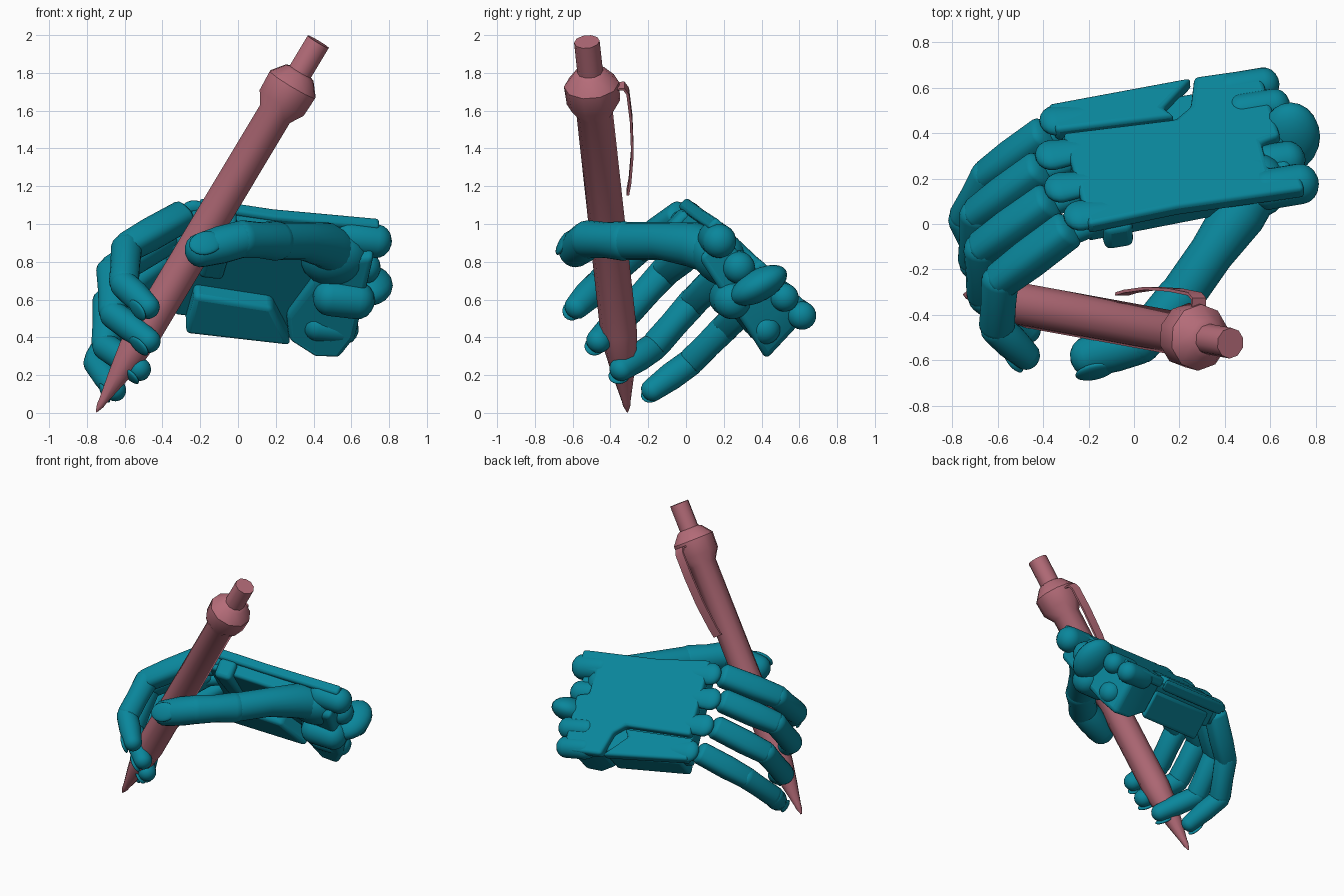
import bpy, bmesh, math
from mathutils import Vector as V, Matrix

if "Cube" in bpy.data.objects:
    bpy.data.objects.remove(bpy.data.objects["Cube"])


def material(name, rgb):
    m = bpy.data.materials.new(name)
    m.diffuse_color = (*rgb, 1)
    m.use_nodes = True
    m.node_tree.nodes["Principled BSDF"].inputs["Base Color"].default_value = m.diffuse_color
    return m


TEAL = material("teal", (0.003, 0.24, 0.33))
ROSE = material("rose", (0.46, 0.15, 0.19))


def finish(name, bm, mat, angle=35, bevel=0):
    bmesh.ops.recalc_face_normals(bm, faces=bm.faces)
    me = bpy.data.meshes.new(name)
    bm.to_mesh(me)
    bm.free()
    ob = bpy.data.objects.new(name, me)
    bpy.context.collection.objects.link(ob)
    me.materials.append(mat)
    if bevel:
        b = ob.modifiers.new("bevel", "BEVEL")
        b.width, b.segments = bevel, 3
    bpy.ops.object.select_all(action="DESELECT")
    ob.select_set(True)
    bpy.context.view_layer.objects.active = ob
    bpy.ops.object.shade_smooth_by_angle(angle=math.radians(angle))
    return ob


def loft(name, rings, mat, angle=35):
    bm = bmesh.new()
    rows = [[bm.verts.new(p) for p in r] for r in rings]
    n = len(rows[0])
    for a, b in zip(rows, rows[1:]):
        for i in range(n):
            bm.faces.new((a[i], a[(i + 1) % n], b[(i + 1) % n], b[i]))
    bm.faces.new(rows[0][::-1])
    bm.faces.new(rows[-1])
    return finish(name, bm, mat, angle)


def limb(name, pts, radii, up, flat=1.0, square=2.0, cap=0.9, sides=20):
    """Round-ended tube through pts; square > 2 gives a boxier section."""
    pts = [V(p) for p in pts]
    t0, t1 = (pts[1] - pts[0]).normalized(), (pts[-1] - pts[-2]).normalized()
    angs = [math.radians(a) for a in (78, 58, 38, 18)]
    st = [(pts[0] - t0 * radii[0] * cap * math.sin(a), radii[0] * math.cos(a), t0) for a in angs]
    for i, p in enumerate(pts):
        t = (pts[min(i + 1, len(pts) - 1)] - pts[max(i - 1, 0)]).normalized()
        st.append((p, radii[i], t))
    st += [(pts[-1] + t1 * radii[-1] * cap * math.sin(a), radii[-1] * math.cos(a), t1) for a in angs[::-1]]
    rings = []
    for c, r, t in st:
        side = t.cross(V(up)).normalized()
        top = side.cross(t)
        ring = []
        for k in range(sides):
            a = 2 * math.pi * k / sides
            x, y = (math.copysign(abs(q) ** (2 / square), q) for q in (math.cos(a), math.sin(a)))
            ring.append(c + side * x * r + top * y * r * flat)
        rings.append(ring)
    return loft(name, rings, TEAL, 50)


def ellipsoid(name, c, axes, size):
    bm = bmesh.new()
    rot = Matrix([a.normalized() for a in axes]).transposed().to_4x4()
    m = Matrix.Translation(c) @ rot @ Matrix.Diagonal((*size, 1))
    bmesh.ops.create_uvsphere(bm, u_segments=20, v_segments=12, radius=1, matrix=m)
    return finish(name, bm, TEAL, 60)


# Palm frame: s runs to the wrist, t to the little finger, d down into the palm
A = V((-0.20, 0.0, 1.145))
U = V((0.95, 0.16, -0.11)).normalized()
W = V((-0.10, 0.50, -0.47))
W = (W - U * W.dot(U)).normalized()
N = U.cross(W).normalized()


def P(s, t, d=0.0):
    return A + U * s + W * t - N * d


def slab(name, outline, top, bottom, bevel=0.02):
    """Plate over an (s, t) outline; bottom is depth as a function of (s, t)."""
    bm = bmesh.new()
    a = [bm.verts.new(P(s, t, top)) for s, t in outline]
    b = [bm.verts.new(P(s, t, bottom(s, t))) for s, t in outline]
    bm.faces.new(a)
    bm.faces.new(b[::-1])
    for i in range(len(a)):
        j = (i + 1) % len(a)
        bm.faces.new((a[i], b[i], b[j], a[j]))
    return finish(name, bm, TEAL, 35, bevel)


# Back of the hand and palm blocks
slab("hand_back", [(0.0, 0.0), (0.4, 0.02), (0.97, 0.0), (0.97, 0.15), (0.84, 0.16), (0.84, 0.32),
                   (0.93, 0.34), (0.92, 0.76), (0.63, 0.77), (0.58, 0.60), (0.50, 0.54), (0.0, 0.57)],
     0.0, lambda s, t: 0.07)
slab("little_finger_plate", [(-0.03, 0.59), (0.50, 0.56), (0.46, 0.62), (0.62, 0.77), (-0.03, 0.755)],
     0.0, lambda s, t: 0.08)
slab("palm", [(0.0, 0.03), (0.8, 0.06), (0.8, 0.72), (0.0, 0.72)], 0.05, lambda s, t: 0.15 + 0.07 * t)
slab("palm_outer_pad", [(0.06, 0.48), (0.48, 0.50), (0.63, 0.74), (0.06, 0.74)],
     0.10, lambda s, t: 0.20 + 0.15 * t, 0.025)
slab("palm_front_pad", [(0.07, 0.0), (0.20, 0.0), (0.20, 0.42), (0.07, 0.42)], 0.06, lambda s, t: 0.20, 0.03)
slab("palm_heel", [(0.58, 0.60), (0.72, 0.16), (0.95, 0.08), (0.95, 0.60), (0.89, 0.74), (0.76, 0.75), (0.62, 0.74)],
     0.05, lambda s, t: (0.20 + 0.22 * t) * min(1, 0.68 + (s - 0.58) * 2), 0.03)

# Rounded wrist knobs
for i, (t, s, d, r) in enumerate([(0.10, 0.97, 0.08, 0.09), (0.28, 0.95, 0.11, 0.085), (0.57, 0.95, 0.06, 0.075),
                                  (0.71, 0.93, 0.065, 0.075), (0.38, 0.92, 0.26, 0.10), (0.62, 0.90, 0.25, 0.08)]):
    limb(f"wrist_knob_{i + 1}", [P(s - 0.15, t, d), P(s, t, d)], [r, r], N)
ellipsoid("wrist_wheel", V((0.69, 0.385, 0.675)), [V((1, 0, 0)), V((0, 0.88, 0.48)), V((0, -0.48, 0.88))],
          (0.13, 0.165, 0.085))


def nail(name, mid, a, b, r):
    d = (b - a).normalized()
    up = (a - mid).normalized()
    up = (up - d * up.dot(d)).normalized()
    ellipsoid(name, b + up * r * 0.88 - d * r * 0.2, [d, up.cross(d), up], (r * 1.0, r * 0.75, r * 0.24))


# Fingers: base (s, t), middle knuckle, end knuckle, tip
fingers = {
    "index": ((-0.04, 0.09), (-0.59, -0.25, 0.875), (-0.605, -0.46, 0.68), (-0.475, -0.58, 0.56), 0.082),
    "middle": ((-0.09, 0.275), (-0.67, -0.11, 0.75), (-0.66, -0.32, 0.52), (-0.47, -0.465, 0.38), 0.082),
    "ring": ((-0.09, 0.475), (-0.69, 0.04, 0.59), (-0.70, -0.17, 0.35), (-0.52, -0.345, 0.23), 0.08),
    "little": ((-0.03, 0.675), (-0.645, 0.21, 0.455), (-0.75, 0.02, 0.265), (-0.65, -0.18, 0.12), 0.077),
}
for name, ((s, t), pip, dip, tip, r) in fingers.items():
    pip, dip, tip = V(pip), V(dip), V(tip)
    base = P(s - 0.03, t - 0.02, 0.08)
    out = (pip - dip).normalized() + N
    # Knuckle lobe on the back of the hand and the slim hinge below it
    limb(f"{name}_knuckle", [P(s + 0.25, t, 0.035), P(s + 0.02, t, 0.035)], [0.05, 0.082], N, 0.55)
    limb(f"{name}_hinge", [base + U * 0.12, base.lerp(pip, 0.3)], [0.05, 0.05], N)
    # Boxy first segment, then rounded middle and tip segments
    limb(f"{name}_first_segment", [base.lerp(pip, 0.06), base.lerp(pip, 0.6), pip], [r, r * 1.03, r * 0.95],
         N, 0.95, 2.8, 0.5)
    limb(f"{name}_middle_segment", [pip, pip.lerp(dip, 0.5), dip.lerp(pip, 0.08)], [r * 0.98, r * 0.92, r * 0.94],
         out, 1, 2.2, 0.8)
    limb(f"{name}_tip", [dip, dip.lerp(tip, 0.5), tip], [r * 0.94, r * 0.95, r * 0.8], out, 0.95)
    nail(f"{name}_nail", pip, dip, tip, r * 0.85)

# Thumb
T = [V(p) for p in ((0.55, 0.20, 0.83), (0.46, 0.04, 0.89), (0.34, -0.13, 0.91), (0.20, -0.33, 0.91),
                    (0.02, -0.52, 0.92), (-0.20, -0.585, 0.86))]
limb("thumb_base", T[:4], [0.12, 0.12, 0.10, 0.10], (0, 0, 1))
limb("thumb_middle", [T[3], T[3].lerp(T[4], 0.5), T[4]], [0.105, 0.095, 0.10], (0, 0, 1))
limb("thumb_tip", [T[4], T[4].lerp(T[5], 0.5), T[5]], [0.098, 0.10, 0.09], (0, 0, 1))
nail("thumb_nail", T[3], T[4], T[5], 0.09)
ellipsoid("thumb_pad", P(0.76, 0.2, 0.15), [U, W, N], (0.18, 0.17, 0.12))

# Pen: turned profile of (radius, distance from the point)
tip, end = V((-0.75, -0.31, 0.005)), V((0.425, -0.525, 1.965))
axis = (end - tip).normalized()
px = axis.cross(V((0, 1, 0))).normalized()
py = px.cross(axis)
py = py if py.y > 0 else -py
profile = [(0.004, 0), (0.02, 0.04), (0.024, 0.07), (0.058, 0.23), (0.085, 0.38), (0.097, 0.5), (0.097, 1.85),
           (0.142, 1.92), (0.147, 2.03), (0.09, 2.10), (0.068, 2.11), (0.068, 2.295)]
loft("pen", [[tip + axis * h + (px * math.cos(a) + py * math.sin(a)) * r
              for a in [math.pi * (k + 0.5) / 5 for k in range(10)]] for r, h in profile], ROSE, 40)

# Pen clip: thin bent strip of (distance along pen, height off the axis)
strip = [(2.0, 0.11), (2.0, 0.165), (1.97, 0.18), (1.80, 0.182), (1.6, 0.17), (1.42, 0.14), (1.35, 0.122)]
rings = []
for h, o in strip:
    c = tip + axis * h + py * o
    w = 0.035
    lift = (py * 0.6 + axis * 0.8) if h > 1.98 else py
    rings.append([c - px * w, c + px * w, c + px * w + lift * 0.014, c - px * w + lift * 0.014])
loft("pen_clip", rings, ROSE)
